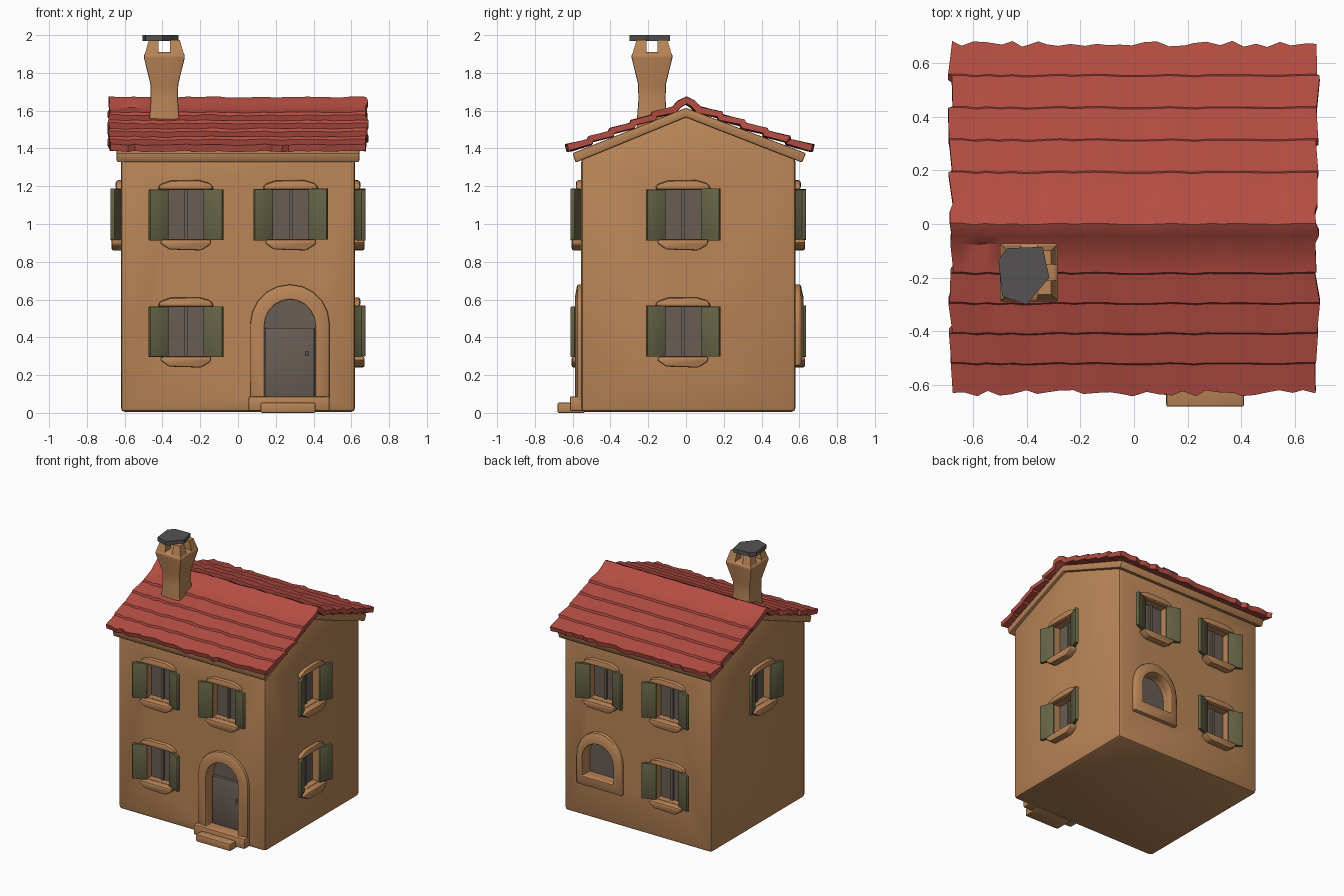
import bpy, bmesh, random
from math import radians, pi, cos, sin
from mathutils import Matrix, Vector

random.seed(4)
if "Cube" in bpy.data.objects:
    bpy.data.objects.remove(bpy.data.objects["Cube"])


def material(name, *rgb):
    m = bpy.data.materials.new(name)
    m.use_nodes = True
    m.diffuse_color = (*rgb, 1)
    node = m.node_tree.nodes["Principled BSDF"]
    node.inputs["Base Color"].default_value = (*rgb, 1)
    node.inputs["Roughness"].default_value = 0.9
    return m


PLASTER = material("tan plaster", 0.49, 0.235, 0.095)
TILE = material("red tile", 0.46, 0.075, 0.056)
SHUTTER = material("olive shutter", 0.13, 0.125, 0.06)
PANE = material("grey brown pane", 0.14, 0.11, 0.092)
SLATE = material("dark slate", 0.09, 0.085, 0.085)
parts = []


def jit(a):
    return random.uniform(-a, a)


def finish(name, bm, mat, bevel=0, matrix=Matrix()):
    mesh = bpy.data.meshes.new(name)
    bm.to_mesh(mesh)
    bm.free()
    mesh.transform(matrix)
    mesh.materials.append(mat)
    ob = bpy.data.objects.new(name, mesh)
    bpy.context.collection.objects.link(ob)
    if bevel:
        mod = ob.modifiers.new("soft edges", 'BEVEL')
        mod.width, mod.segments = bevel, 2
    parts.append(ob)
    return ob


def add_prism(bm, outline, y0, y1, matrix=Matrix()):
    """Extrude an (x, z) outline from y0 to y1."""
    rings = [[bm.verts.new(matrix @ Vector((x, y, z))) for x, z in outline] for y in (y0, y1)]
    n = len(outline)
    for i in range(n):
        j = (i + 1) % n
        bm.faces.new((rings[0][i], rings[0][j], rings[1][j], rings[1][i]))
    for ring in rings:
        bm.faces.new(ring)
    bmesh.ops.recalc_face_normals(bm, faces=bm.faces[:])


def prism(name, outline, y0, y1, mat, matrix=Matrix(), bevel=0):
    bm = bmesh.new()
    add_prism(bm, outline, y0, y1)
    return finish(name, bm, mat, bevel, matrix)


def rect(x0, x1, z0, z1):
    return [(x0, z0), (x1, z0), (x1, z1), (x0, z1)]


def arch(half, z0, spring, top, n=10):
    return [(-half, z0), (half, z0)] + [
        (half * cos(pi * k / n), spring + (top - spring) * sin(pi * k / n)) for k in range(n + 1)]


def frame(name, inner, outer, depth, mat, matrix):
    """Ring between two outlines, standing proud of the wall."""
    bm = bmesh.new()
    loops = [[bm.verts.new((x, y, z)) for x, z in pts] for pts, y in
             ((outer, 0.02), (outer, -depth * 0.6), (inner, -depth), (inner, 0.03))]
    n = len(inner)
    for a in range(4):
        b = (a + 1) % 4
        for i in range(n):
            j = (i + 1) % n
            bm.faces.new((loops[a][i], loops[a][j], loops[b][j], loops[b][i]))
    bmesh.ops.recalc_face_normals(bm, faces=bm.faces[:])
    return finish(name, bm, mat, 0.008, matrix)


# Wall sides: turn about z and distance of the wall from the centre
SIDES = {"front": (0, 0.555), "left": (90, 0.62), "back": (180, 0.58), "right": (-90, 0.62)}


def wall_matrix(side, u, z):
    turn, dist = SIDES[side]
    return Matrix.Rotation(radians(turn), 4, 'Z') @ Matrix.Translation((u, -dist, z))


holes = bmesh.new()


# Shuttered windows, centred on their own middle
def window(side, u, z):
    m = wall_matrix(side, u, z)
    tag = side + "_window_"
    add_prism(holes, rect(-0.1, 0.1, -0.13, 0.13), -0.1, 0.06, m)
    prism(tag + "pane", rect(-0.11, 0.11, -0.14, 0.14), 0.05, 0.058, PANE, m)
    prism(tag + "mullion", rect(-0.01, 0.01, -0.13, 0.13), 0.035, 0.052, PANE, m)
    sill = [(-0.14, -0.15), (-0.09, -0.185), (0.08, -0.19), (0.13, -0.16), (0.135, -0.132), (-0.13, -0.132)]
    prism(tag + "sill", sill, -0.05, 0.03, PLASTER, m, 0.014)
    lintel = [(-0.15, 0.132), (0.15, 0.132), (0.13, 0.165), (0.07, 0.182), (-0.08, 0.18), (-0.14, 0.16)]
    prism(tag + "lintel", lintel, -0.028, 0.03, PLASTER, m, 0.014)
    for s in (-1, 1):
        hinge = m @ Matrix.Translation((s * 0.097, -0.006, 0)) @ Matrix.Rotation(-s * radians(22), 4, 'Z')
        leaf = rect(*sorted((0, s * 0.105)), -0.135 + jit(0.004), 0.135 + jit(0.004))
        prism(tag + "shutter", leaf, -0.012, 0.012, SHUTTER, hinge, 0.003)


for side, u, z in (("front", -0.275, 1.05), ("front", 0.28, 1.05), ("front", -0.275, 0.43),
                   ("left", -0.015, 1.05), ("left", -0.015, 0.43), ("right", 0.02, 1.05),
                   ("back", -0.3, 1.05), ("back", 0.26, 1.05), ("back", 0.26, 0.43)):
    window(side, u, z)

# Arched doorway with leaf, handle and steps
m = wall_matrix("front", 0.275, 0)
opening = arch(0.135, 0.085, 0.46, 0.6)
add_prism(holes, opening, -0.1, 0.07, m)
prism("door_fanlight", opening, 0.06, 0.068, PANE, m)
prism("door_leaf", rect(-0.13, 0.13, 0.085, 0.45), 0.035, 0.062, PANE, m, 0.006)
prism("door_handle", rect(0.08, 0.1, 0.3, 0.325), 0.02, 0.04, SLATE, m)
frame("door_surround", opening, arch(0.21, 0.06, 0.47, 0.68), 0.035, PLASTER, m)
prism("upper_step", rect(-0.22, 0.21, 0.01, 0.088), -0.06, 0.06, PLASTER, m, 0.01)
prism("lower_step", rect(-0.155, 0.135, 0.0, 0.055), -0.125, 0.02, PLASTER, m, 0.008)

# Round-topped back window
m = wall_matrix("back", -0.31, 0)
opening = arch(0.13, 0.33, 0.47, 0.6)
add_prism(holes, opening, -0.1, 0.06, m)
prism("arched_pane", opening, 0.05, 0.058, PANE, m)
frame("arched_surround", opening, arch(0.19, 0.25, 0.47, 0.68), 0.045, PLASTER, m)

# Walls with gables, window holes cut out
turn = Matrix.Rotation(radians(90), 4, 'Z')    # outline x becomes y
gable = [(-0.555, 0.005), (0.58, 0.005), (0.58, 1.35), (0, 1.6), (-0.555, 1.35)]
walls = prism("walls", gable, -0.62, 0.62, PLASTER, turn, 0.022)
cutter = finish("hole_cutter", holes, PLASTER)
parts.remove(cutter)
cutter.hide_render = True
cut = walls.modifiers.new("holes", 'BOOLEAN')
cut.operation, cut.object, cut.solver = 'DIFFERENCE', cutter, 'EXACT'

# Band under the roof
band = [(-0.585, 1.325), (-0.6, 1.375), (0, 1.615), (0.635, 1.375), (0.615, 1.325), (0, 1.565)]
prism("eaves_band", band, -0.642, 0.642, PLASTER, turn, 0.008)


# Roof: overlapping uneven tile courses and a ridge roll
def slope(sign, eave, rows=5):
    pts = []
    for r in range(rows):
        for t, lift in ((r / rows, 0.014), ((r + 0.96) / rows, 0)):
            pts.append((sign * (eave + (0.07 - eave) * t), 1.405 + 0.215 * t + lift))
    return pts


profile = slope(-1, 0.63) + [(-0.045, 1.65), (0, 1.672), (0.045, 1.65)] + slope(1, 0.67)[::-1]
cols, n = 30, len(profile)
bm = bmesh.new()
grid = []
for i in range(cols + 1):
    wave, column = jit(0.007), []
    for j, (y, z) in enumerate(profile):
        edge = jit(0.012) if j in (0, n - 1) else wave * 0.5
        x = -0.682 + 1.364 * i / cols + jit(0.01)
        column.append(bm.verts.new((x, y + edge, z + wave * 0.5 + jit(0.0025))))
    grid.append(column)
for i in range(cols):
    for j in range(n - 1):
        bm.faces.new((grid[i][j], grid[i + 1][j], grid[i + 1][j + 1], grid[i][j + 1]))
roof = finish("tiled_roof", bm, TILE)
thick = roof.modifiers.new("thickness", 'SOLIDIFY')
thick.thickness, thick.offset = 0.036, -1

# Chimney: flared square stack
CX, CY = -0.39, -0.18


def stack(name, sections, mat, bevel=0):
    """Loft of squares given as (x, y, z, half width)."""
    bm = bmesh.new()
    rings = [[bm.verts.new((x + a * h, y + b * h, z)) for a, b in ((-1, -1), (1, -1), (1, 1), (-1, 1))]
             for x, y, z, h in sections]
    for lo, hi in zip(rings, rings[1:]):
        for k in range(4):
            bm.faces.new((lo[k], lo[(k + 1) % 4], hi[(k + 1) % 4], hi[k]))
    bm.faces.new(rings[0][::-1])
    bm.faces.new(rings[-1])
    return finish(name, bm, mat, bevel)


stack("chimney_stack", [(CX, CY, z, h) for z, h in
      ((1.45, 0.082), (1.55, 0.08), (1.66, 0.072), (1.74, 0.074), (1.88, 0.108), (1.9, 0.108), (1.91, 0.09))],
      PLASTER, 0.008)
for sx in (-1, 1):
    for sy in (-1, 1):
        stack("chimney_post", [(CX + sx * 0.068, CY + sy * 0.068, 1.89, 0.038),
                               (CX + sx * 0.056, CY + sy * 0.056, 1.975, 0.026)], PLASTER)

# Rough slate cap
cap = [(-0.505, -0.13), (-0.47, -0.09), (-0.34, -0.085), (-0.315, -0.2), (-0.4, -0.3), (-0.49, -0.27)]
bm = bmesh.new()
add_prism(bm, cap, 1.97, 2.0)
for v in bm.verts:
    v.co = (v.co.x, v.co.z, v.co.y)
bmesh.ops.recalc_face_normals(bm, faces=bm.faces[:])
finish("chimney_cap", bm, SLATE)

# Apply modifiers, drop the cutter, shade smooth with sharp edges kept
bpy.ops.object.select_all(action='DESELECT')
for ob in parts:
    ob.select_set(True)
bpy.context.view_layer.objects.active = walls
bpy.ops.object.convert(target='MESH')
bpy.data.objects.remove(cutter)
bpy.ops.object.shade_smooth_by_angle(angle=radians(35))
